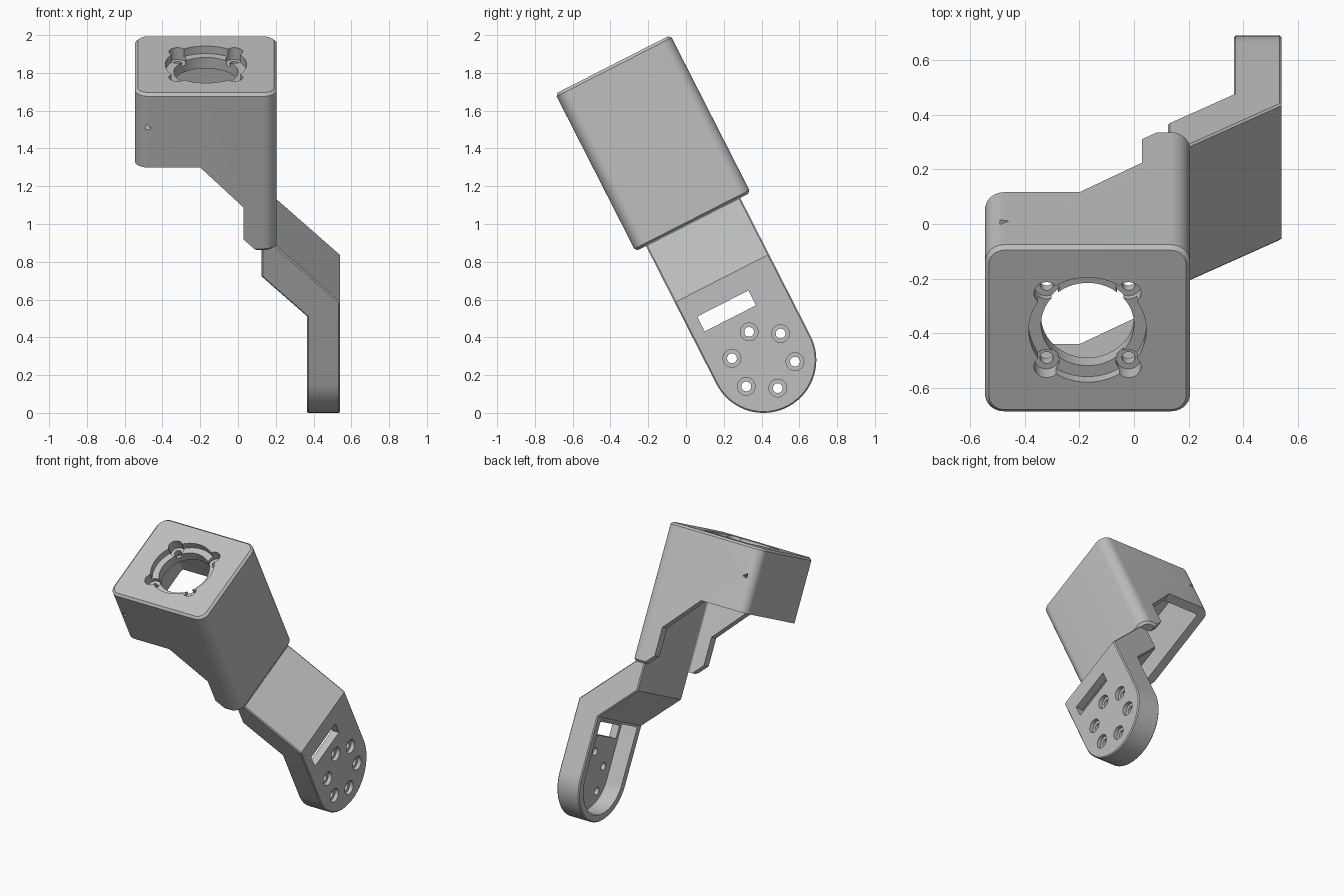
import bpy, bmesh
from math import pi, cos, sin, radians

if "Cube" in bpy.data.objects:
    bpy.data.objects.remove(bpy.data.objects["Cube"], do_unlink=True)

# Single plastic colour
grey = bpy.data.materials.new("light_grey_plastic")
grey.use_nodes = True
COLOUR = (0.52, 0.52, 0.52, 1)
grey.diffuse_color = COLOUR
grey.node_tree.nodes["Principled BSDF"].inputs["Base Color"].default_value = COLOUR

PLACE = {"x": lambda u, v, t: (t, u, v),
         "y": lambda u, v, t: (u, t, v),
         "z": lambda u, v, t: (u, v, t)}


def arc(cu, cv, r, start=0.0, end=2 * pi, n=48):
    closed = end - start > 6.2
    steps = n if closed else n - 1
    return [(cu + r * cos(start + (end - start) * i / steps),
             cv + r * sin(start + (end - start) * i / steps)) for i in range(n)]


def round_rect(u0, u1, v0, v1, r):
    corners = [(u1 - r, v1 - r), (u0 + r, v1 - r), (u0 + r, v0 + r), (u1 - r, v0 + r)]
    return [p for i, (u, v) in enumerate(corners)
            for p in arc(u, v, r, i * pi / 2, (i + 1) * pi / 2, 10)]


def stadium(r, top):
    return [(r, top), (-r, top)] + arc(0, 0, r, pi, 2 * pi, 40)


def prism(name, outline, axis, lo, hi):
    """Extrude a 2D outline along an axis."""
    bm = bmesh.new()
    low = [bm.verts.new(PLACE[axis](u, v, lo)) for u, v in outline]
    high = [bm.verts.new(PLACE[axis](u, v, hi)) for u, v in outline]
    bm.faces.new(low)
    bm.faces.new(high)
    n = len(low)
    for i in range(n):
        j = (i + 1) % n
        bm.faces.new((low[i], low[j], high[j], high[i]))
    bmesh.ops.recalc_face_normals(bm, faces=bm.faces)
    mesh = bpy.data.meshes.new(name)
    bm.to_mesh(mesh)
    bm.free()
    mesh.materials.append(grey)
    ob = bpy.data.objects.new(name, mesh)
    bpy.context.collection.objects.link(ob)
    return ob


def apply(ob, mod):
    bpy.ops.object.select_all(action="DESELECT")
    bpy.context.view_layer.objects.active = ob
    ob.select_set(True)
    bpy.ops.object.modifier_apply(modifier=mod.name)


def boolean(ob, other, operation="DIFFERENCE"):
    mod = ob.modifiers.new("cut", "BOOLEAN")
    mod.operation, mod.object, mod.solver = operation, other, "EXACT"
    apply(ob, mod)
    bpy.data.objects.remove(other, do_unlink=True)


def chamfer(ob, width, angle):
    mod = ob.modifiers.new("chamfer", "BEVEL")
    mod.width, mod.segments = width, 1
    mod.limit_method, mod.angle_limit = "ANGLE", radians(angle)
    apply(ob, mod)


# Motor housing: rounded box, open underneath
TOP, BASE, HALF = 1.756, 0.82, 0.342
LEFT, RIGHT = -0.545, 0.205
MID = (LEFT + RIGHT) / 2
housing = prism("motor_housing", round_rect(LEFT, RIGHT, -HALF, HALF, 0.07), "z", BASE, TOP)
chamfer(housing, 0.015, 60)
boolean(housing, prism("cavity", round_rect(-0.485, 0.125, -0.282, 0.282, 0.015),
                       "z", 0.5, TOP - 0.11))

# Stepped lower edge of the side walls
step = [(-0.8, 0.6), (-0.8, 1.318), (-0.2, 1.318), (0.03, 1.08), (0.03, 0.89), (0.32, 0.6)]
boolean(housing, prism("step", step, "y", -1, 1))

# Motor opening, its recess and four countersunk screw holes
boolean(housing, prism("recess", arc(MID, 0, 0.215, n=64), "z", TOP - 0.045, TOP + 0.1))
boolean(housing, prism("opening", arc(MID, 0, 0.17, n=64), "z", TOP - 0.2, TOP + 0.1))
for sx in (-1, 1):
    for sy in (-1, 1):
        x, y = MID + sx * 0.15, sy * 0.15
        boolean(housing, prism("seat", arc(x, y, 0.046, n=28), "z", TOP - 0.07, TOP + 0.1))
        boolean(housing, prism("screw", arc(x, y, 0.024, n=20), "z", TOP - 0.2, TOP + 0.1))

# Small drain notch in the front and back walls
notch = [(-0.49, 1.54), (-0.49, 1.575), (-0.457, 1.55)]
for y0, y1 in ((-0.5, -0.25), (0.25, 0.5)):
    boolean(housing, prism("notch", notch, "y", y0, y1))

# Cranked arm: side profile trimmed to a round end
profile = [(0.54, -0.4), (0.54, 0.485), (0.2, 0.82), (0.2, 0.83), (0.125, 0.83),
           (0.125, 0.636), (0.365, 0.40), (0.365, -0.4)]
R = 0.28
arm = prism("cranked_arm", profile, "y", -0.4, 0.4)
boolean(arm, prism("outline", stadium(R, 1.2), "x", -1, 1), "INTERSECT")
chamfer(arm, 0.012, 60)

# Pocket behind the mounting plate, cable slot and ring of screw holes
boolean(arm, prism("pocket", stadium(0.23, 0.385), "x", 0.2, 0.485))
slot = [(-0.208, 0.276), (0.096, 0.276), (0.096, 0.364), (-0.208, 0.364)]
boolean(arm, prism("slot", slot, "x", 0.4, 0.7))
for k in range(6):
    a = pi / 6 + k * pi / 3
    y, z = 0.167 * cos(a), 0.167 * sin(a)
    boolean(arm, prism("seat", arc(y, z, 0.047, n=28), "x", 0.512, 0.7))
    boolean(arm, prism("screw", arc(y, z, 0.026, n=20), "x", 0.4, 0.7))

# Lean the bracket back and stand it on the ground
for ob in (housing, arm):
    ob.rotation_euler = (radians(27), 0, 0)
    ob.location = (0, 0.41, R)
    bpy.ops.object.select_all(action="DESELECT")
    bpy.context.view_layer.objects.active = ob
    ob.select_set(True)
    bpy.ops.object.shade_smooth_by_angle(angle=radians(30))
